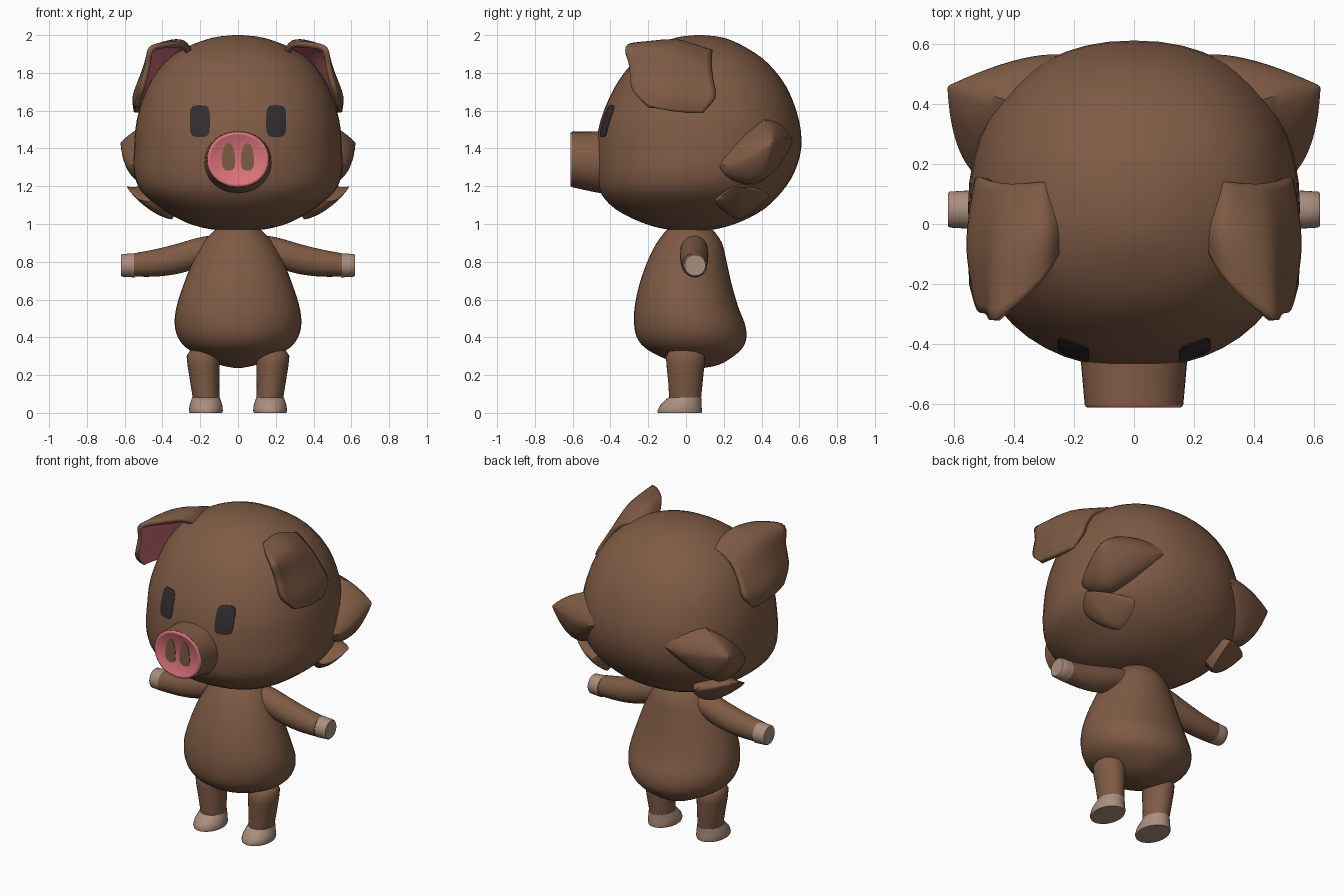
import bpy, bmesh, math
from mathutils import Vector
from mathutils.bvhtree import BVHTree

if "Cube" in bpy.data.objects:
    bpy.data.objects.remove(bpy.data.objects["Cube"])


def mat(name, r, g, b):
    lin = lambda c: (c / 255 / 12.92) if c < 10 else ((c / 255 + 0.055) / 1.055) ** 2.4
    m = bpy.data.materials.new(name)
    m.diffuse_color = (lin(r), lin(g), lin(b), 1)
    m.use_nodes = True
    m.node_tree.nodes["Principled BSDF"].inputs["Base Color"].default_value = m.diffuse_color
    return m


BROWN = mat("brown skin", 127, 91, 69)
HOOF = mat("pale hoof", 170, 142, 126)
PINK = mat("snout pink", 220, 116, 123)
EAR_PINK = mat("inner ear pink", 200, 107, 117)
DARK = mat("eye dark", 50, 45, 47)


def make(name, verts, faces, mats, angle=40, mirror=False, recalc=True):
    bm = bmesh.new()
    vs = [bm.verts.new(v) for v in verts]
    for f in faces:
        bm.faces.new([vs[i] for i in f])
    if recalc:
        bmesh.ops.recalc_face_normals(bm, faces=bm.faces)
    me = bpy.data.meshes.new(name)
    bm.to_mesh(me)
    bm.free()
    for m in mats:
        me.materials.append(m)
    me.shade_smooth()
    me.set_sharp_from_angle(angle=math.radians(angle))
    ob = bpy.data.objects.new(name, me)
    bpy.context.collection.objects.link(ob)
    if mirror:
        ob.modifiers.new("mirror", 'MIRROR')
    return ob


def spline(pts, n):
    """Catmull-Rom curve through tuples of any length, n steps per span."""
    p = [pts[0]] + list(pts) + [pts[-1]]
    out = []
    for i in range(1, len(p) - 2):
        for k in range(n):
            t = k / n
            out.append(tuple(0.5 * (2 * b + (c - a) * t + (2 * a - 5 * b + 4 * c - d) * t * t
                                    + (3 * b - a - 3 * c + d) * t ** 3)
                             for a, b, c, d in zip(p[i - 1], p[i], p[i + 1], p[i + 2])))
    return out + [tuple(pts[-1])]


def loop(c, r1, r2, axis='z', n=32, power=2.0):
    pts = []
    for i in range(n):
        t = 2 * math.pi * i / n
        cs, sn = math.cos(t), math.sin(t)
        a = r1 * math.copysign(abs(cs) ** (2 / power), cs)
        b = r2 * math.copysign(abs(sn) ** (2 / power), sn)
        o = {'z': (a, b, 0), 'x': (0, a, b), 'y': (a, 0, b)}[axis]
        pts.append(Vector(c) + Vector(o))
    return pts


def loft(name, loops, mats, **kw):
    n = len(loops[0])
    verts = [v for l in loops for v in l]
    faces = [(r * n + i, r * n + (i + 1) % n, (r + 1) * n + (i + 1) % n, (r + 1) * n + i)
             for r in range(len(loops) - 1) for i in range(n)]
    faces += [tuple(range(n)), tuple(range(len(verts) - n, len(verts)))]
    return make(name, verts, faces, mats, **kw)


def profile_loft(name, prof, power, n=48):
    """Profile rows: z, half width, front y, back y."""
    return loft(name, [loop((0, (f + b) / 2, z), rx, (b - f) / 2, 'z', n, power)
                       for z, rx, f, b in spline(prof, 3)], [BROWN])


# Head
head = profile_loft("head", [
    (2.0, .02, .05, .09), (1.985, .14, -.06, .205), (1.93, .285, -.18, .325),
    (1.85, .395, -.285, .435), (1.72, .482, -.38, .535), (1.55, .536, -.452, .598),
    (1.40, .55, -.477, .61), (1.27, .55, -.477, .572), (1.17, .51, -.455, .507),
    (1.08, .40, -.375, .415), (1.01, .28, -.24, .285), (.973, .15, -.11, .16),
    (.965, .02, .03, .07)], 2.2)

# Body
profile_loft("body", [
    (1.0, .06, -.05, .09), (.97, .12, -.10, .14), (.90, .185, -.155, .19),
    (.80, .24, -.205, .215), (.68, .288, -.247, .242), (.56, .326, -.272, .277),
    (.47, .335, -.275, .312), (.40, .318, -.26, .32), (.345, .275, -.218, .30),
    (.295, .19, -.13, .245), (.255, .10, -.02, .175), (.237, .015, .06, .09)], 2.0, 40)

# Legs and hooves
loft("leg", [loop((cx, cy, z), rx, ry) for cx, cy, z, rx, ry in [
    (.168, -.005, .07, .07, .084), (.175, -.003, .15, .076, .09), (.182, -.003, .25, .085, .10),
    (.184, -.003, .30, .088, .103), (.178, -.003, .325, .08, .088),
    (.172, -.003, .34, .055, .06), (.168, -.003, .347, .02, .02)]],
    [BROWN], mirror=True, angle=60)
loft("hoof", [loop((.17, cy, z), rx, ry) for cy, z, rx, ry in [
    (-.033, 0, .086, .116), (-.033, .012, .09, .119), (-.028, .04, .087, .109),
    (-.015, .065, .079, .098), (-.006, .082, .073, .088), (-.006, .084, .03, .03)]],
    [HOOF], mirror=True, angle=45)

# Arms and hands
loft("arm", [loop((x, .043, z), r, rz, 'x') for x, z, r, rz in spline([
    (.08, .885, .05, .04), (.14, .868, .07, .07), (.22, .845, .075, .08),
    (.32, .816, .074, .08), (.43, .795, .069, .073), (.55, .783, .063, .062)], 3)],
    [BROWN], mirror=True)
loft("hand", [loop((x, .048, .781), r, r, 'x') for x, r in [
    (.545, .05), (.546, .064), (.58, .062), (.614, .06), (.62, .055)]],
    [HOOF], mirror=True, angle=50)

# Snout with a pink recessed disc
loft("snout", [loop((0, y, z), rx, rz, 'y', 40, 2.1) for y, z, rx, rz in [
    (-.34, 1.325, .182, .168), (-.47, 1.328, .176, .162), (-.54, 1.335, .17, .154),
    (-.604, 1.342, .164, .147)]], [BROWN])
loft("snout_disc", [loop((0, y, 1.342), .163 - d, .146 - d, 'y', 40, 2.1) for y, d in [
    (-.60, .003), (-.604, 0), (-.609, .003), (-.612, .009), (-.611, .018), (-.606, .024)]],
    [PINK], angle=50)


# Nostrils: teardrop plates, wider at the bottom
def teardrop(y):
    return [Vector((.05 + (p.x - .05) * (1 - 3.2 * (p.z - 1.355)), y, p.z))
            for p in loop((.05, 0, 1.355), .034, .073, 'y', 24, 2.5)]


loft("nostril", [teardrop(-.604), teardrop(-.609)], [BROWN], mirror=True)

# Eyes: rounded plates laid on the head surface
tree = BVHTree.FromPolygons([v.co for v in head.data.vertices],
                            [tuple(p.vertices) for p in head.data.polygons])


def on_head(p, lift):
    hit = tree.ray_cast(Vector((p.x, -2, p.z)), Vector((0, 1, 0)))[0]
    return Vector((p.x, hit.y - lift, p.z))


eye = [[on_head(p, lift) for p in loop((.202, 0, 1.545), .053 * s, .084 * s, 'y', 32, 4)]
       for s, lift in [(1, -.002), (1, .004), (.75, .005), (.5, .005), (.2, .005)]]
loft("eye", eye, [DARK], mirror=True, angle=50)

# Ears: folded sheets, columns run from root over the fold to the tip
front = [(.235, -.07, 1.90), (.29, -.17, 1.958), (.385, -.265, 1.962), (.472, -.32, 1.935),
         (.495, -.30, 1.83), (.525, -.285, 1.71), (.55, -.20, 1.625)]
mid = [(.235, .01, 1.91), (.29, -.03, 1.972), (.38, -.06, 1.965), (.46, -.07, 1.915),
       (.512, -.07, 1.80), (.557, -.07, 1.68), (.552, -.06, 1.595)]
back = [(.27, .14, 1.90), (.31, .14, 1.92), (.37, .135, 1.89), (.43, .135, 1.84),
        (.485, .145, 1.76), (.528, .155, 1.67), (.54, .09, 1.59)]
rows = [spline(r, 5) for r in zip(*[spline(c, 4) for c in (front, mid, back)])]
w = len(rows[0])
ear = make("ear", [v for r in rows for v in r],
           [(u * w + v, (u + 1) * w + v, (u + 1) * w + v + 1, u * w + v + 1)
            for u in range(len(rows) - 1) for v in range(w - 1)],
           [BROWN, EAR_PINK], angle=60, recalc=False)
sol = ear.modifiers.new("thickness", 'SOLIDIFY')
sol.thickness, sol.offset = .03, -1
sol.material_offset, sol.material_offset_rim = 1, 0
ear.modifiers.new("mirror", 'MIRROR')


# Cheek tufts: plump four-sided leaves growing out of the head
def tuft(name, corners, apex, bulge, sag):
    apex, core = Vector(apex), Vector((.15, .15, 1.3))
    c = [Vector(p) for p in corners]
    mean = sum(c, Vector()) / 4
    base = []
    for i in range(4):
        for k in range(6):
            t = k / 6
            p = c[i].lerp(c[(i + 1) % 4], t)
            base.append(p + (p - mean) * .2 * 4 * t * (1 - t))
    loops = [[p.lerp(core, .45) for p in base]]
    for k in range(11):
        t = k / 10 * .98
        arc = 4 * t * (1 - t)
        loops.append([p.lerp(apex, t) + (p - mean).normalized() * bulge * arc
                      - Vector((0, 0, sag * arc)) for p in base])
    loft(name, loops, [BROWN], mirror=True, angle=35)


tuft("upper_cheek_tuft", [(.53, .165, 1.31), (.42, .41, 1.555), (.25, .565, 1.44),
                          (.46, .36, 1.21)], (.622, .46, 1.43), .04, .022)
tuft("lower_cheek_tuft", [(.47, .155, 1.12), (.50, .30, 1.20), (.36, .44, 1.15),
                          (.35, .285, 1.025)], (.588, .27, 1.198), .025, .02)
